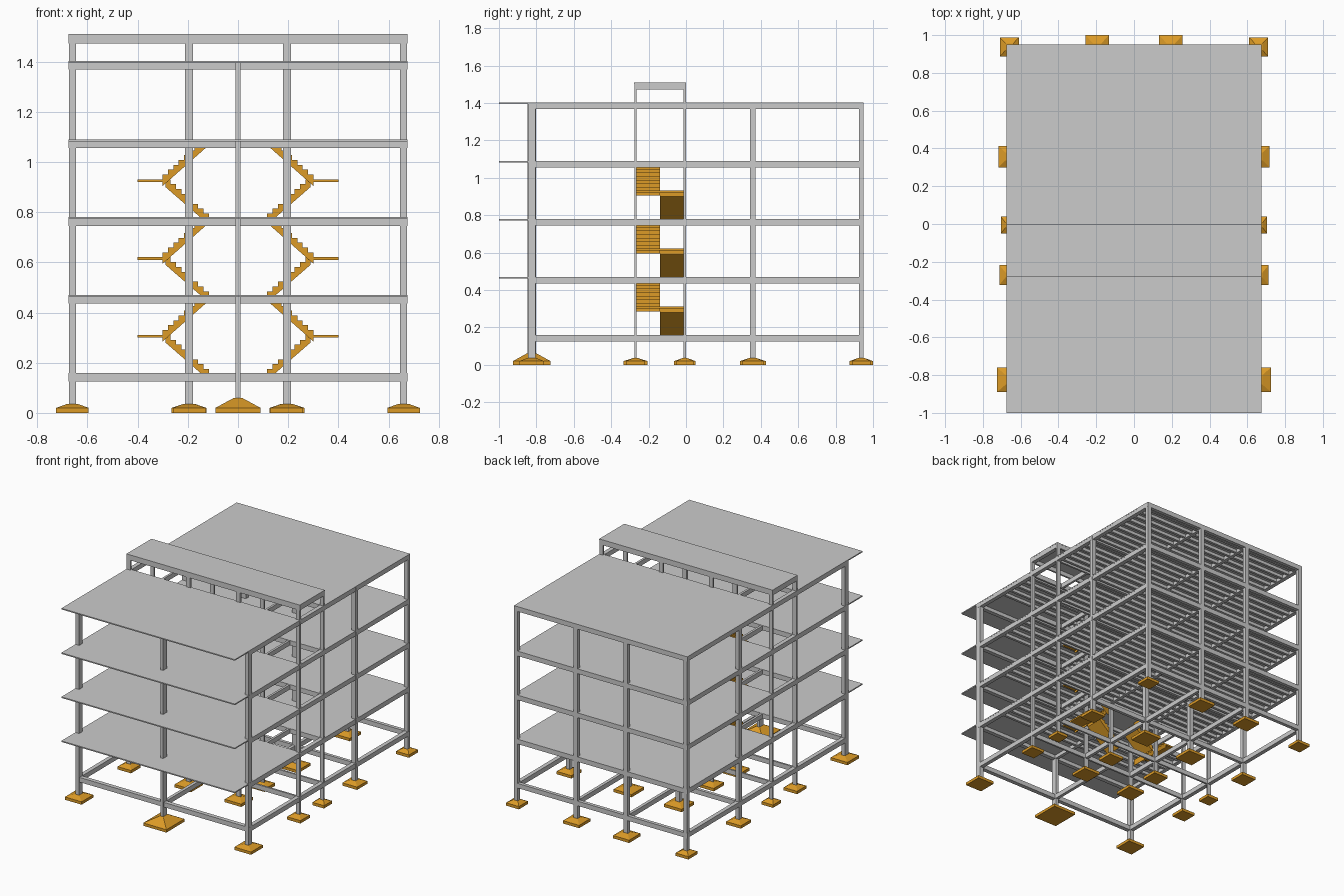
import bpy, bmesh

if "Cube" in bpy.data.objects:
    bpy.data.objects.remove(bpy.data.objects["Cube"])

orange = bpy.data.materials.new("orange_concrete")
orange.diffuse_color = (0.72, 0.33, 0.02, 1)
orange.use_nodes = True
orange.node_tree.nodes["Principled BSDF"].inputs["Base Color"].default_value = orange.diffuse_color


def finish(name, bm, mat=None):
    bmesh.ops.recalc_face_normals(bm, faces=bm.faces)
    me = bpy.data.meshes.new(name)
    bm.to_mesh(me)
    bm.free()
    ob = bpy.data.objects.new(name, me)
    bpy.context.collection.objects.link(ob)
    if mat:
        me.materials.append(mat)
    return ob


def add_box(bm, x0, x1, y0, y1, z0, z1, top=None):
    """Box; with top=(hx, hy) the upper face shrinks to that half size."""
    cx, cy = (x0 + x1) / 2, (y0 + y1) / 2
    hx, hy = (x1 - x0) / 2, (y1 - y0) / 2
    rings = []
    for z, (a, b) in ((z0, (hx, hy)), (z1, top or (hx, hy))):
        rings.append([bm.verts.new((cx + sx * a, cy + sy * b, z))
                      for sx, sy in ((-1, -1), (1, -1), (1, 1), (-1, 1))])
    lo, hi = rings
    bm.faces.new(lo[::-1])
    bm.faces.new(hi)
    for i in range(4):
        j = (i + 1) % 4
        bm.faces.new((lo[i], lo[j], hi[j], hi[i]))


def boxes(name, items, mat=None):
    bm = bmesh.new()
    for it in items:
        add_box(bm, *it)
    return finish(name, bm, mat)


def prism(name, pts, y0, y1, mat):
    """Extrude an xz profile along y."""
    bm = bmesh.new()
    f = bm.faces.new([bm.verts.new((x, y0, z)) for x, z in pts])
    ext = bmesh.ops.extrude_face_region(bm, geom=[f])
    for v in ext["geom"]:
        if isinstance(v, bmesh.types.BMVert):
            v.co.y = y1
    return finish(name, bm, mat)


LEVELS = [0.16, 0.47, 0.78, 1.09, 1.403]      # tops of the beams
ROOF, DEPTH, TOPPING = 1.51, 0.034, 0.008
EDGE, XO, XI = 0.675, 0.66, 0.195
YF, Y1, Y2, Y3, YB = -0.825, -0.27, -0.006, 0.357, 0.9375

# columns: (x, y, half x, half y, top)
cols = [(0, YF, 0.010, 0.022, LEVELS[-1])]
for s in (-1, 1):
    cols += [(s * XO, YF, 0.0145, 0.02, LEVELS[-1])]
    for x, hx in ((s * XO, 0.0145), (s * XI, 0.016)):
        cols += [(x, Y1, hx, 0.0065, ROOF - 0.003), (x, Y2, hx, 0.0065, ROOF - 0.003),
                 (x, Y3, hx, 0.0145, LEVELS[-1]), (x, YB, hx, 0.0125, LEVELS[-1])]
boxes("columns", [(x - a, x + a, y - b, y + b, 0.02, t - 0.001) for x, y, a, b, t in cols])

# footings: flat pad plus tapered cap under every column
SIZES = {YF: 0.065, Y1: 0.052, Y2: 0.045, Y3: 0.057, YB: 0.05}
pads = []
for x, y, a, b, t in cols:
    h, rise = SIZES[y], 0.036
    if x == 0:
        h, rise = 0.09, 0.06
    elif abs(x) < 0.3:
        h += 0.0125
    hy = h + 0.01 if x == 0 else h
    pads += [(x - h, x + h, y - hy, y + hy, 0, 0.02),
             (x - h, x + h, y - hy, y + hy, 0.02, rise, (a + 0.006, b + 0.006))]
boxes("footings", pads, orange)

# beams of each floor
W = 0.011
for n, z in enumerate(LEVELS):
    zz = (z - DEPTH, z - 0.001)
    b = [(-EDGE, EDGE, y - w, y + w, *zz) for y, w in
         ((YF, 0.015), (Y1, 0.0065), (Y2, 0.0065), (Y3, W), (YB, 0.0125))]
    for s in (-1, 1):
        b += [(s * XO - 0.0145, s * XO + 0.0145, YF, YB, *zz),
              (s * XI - W, s * XI + W, Y2, YB, *zz)]
        if n:
            b += [(s * 0.405 - 0.008, s * 0.405 + 0.008, Y1, Y2, *zz)]
        else:
            b += [(s * XI - W, s * XI + W, Y1, Y2, *zz)]
    b += [(-W, W, YF, Y1, *zz)]
    boxes(f"floor_beams_{n}", b)

# floor slabs, with the stair strip left open beside the corridor
for n, z in enumerate(LEVELS[1:], 1):
    zz = (z - TOPPING, z)
    s = [(-EDGE, EDGE, -1, Y1 + 0.006, *zz), (-EDGE, EDGE, Y2 - 0.006, 0.95, *zz)]
    if n < 4:
        s += [(-0.13, 0.13, Y1, Y2, *zz)]
    boxes(f"floor_slab_{n}", s)
    # ribs under the slab, running across the width
    ribs = []
    for y0, y1 in ((-0.63, Y1), (Y2, Y3), (Y3, YB)):
        k = round((y1 - y0) / 0.066)
        for i in range(k):
            y = y0 + (i + 0.5) * (y1 - y0) / k
            ribs.append((-XO, XO, y - 0.009, y + 0.009, z - 0.03, z - TOPPING + 0.001))
    boxes(f"slab_ribs_{n}", ribs)

# stair roof over the open strip
zz = (ROOF - 0.038, ROOF - 0.001)
b = [(-EDGE, EDGE, y - 0.0065, y + 0.0065, *zz) for y in (Y1, Y2)]
for x in (-XO, -XI, XI, XO):
    b.append((x - 0.0145, x + 0.0145, Y1, Y2, *zz))
boxes("stair_roof_beams", b)
boxes("stair_roof_slab", [(-EDGE, EDGE, -0.277, 0.001, ROOF - TOPPING, ROOF)])

# stairs: two mirrored sets, each a lower flight, landing and upper flight
STEPS, XA, XB, YM = 8, 0.115, 0.29, -0.138


def flight(name, s, xa, xb, za, zb, y0, y1):
    run, rise = (xb - xa) / STEPS, (zb - za) / STEPS
    pts = [(xa, za)]
    for i in range(STEPS):
        pts += [(xa + i * run, za + (i + 1) * rise), (xa + (i + 1) * run, za + (i + 1) * rise)]
    pts += [(xb, zb - 0.03), (xa, za - 0.026)]
    prism(name, [(s * x, z) for x, z in pts], y0, y1, orange)


for n in range(3):
    z0, z1 = LEVELS[n], LEVELS[n + 1]
    zm = z0 + 0.151
    for s, side in ((-1, "left"), (1, "right")):
        flight(f"lower_flight_{side}_{n}", s, XA, XB, z0 - 0.005, zm, YM, -0.012)
        flight(f"upper_flight_{side}_{n}", s, XB + 0.01, 0.13, zm, z1 - 0.005, -0.264, YM)
        xs = sorted((s * 0.28, s * 0.40))
        boxes(f"landing_{side}_{n}", [(*xs, -0.264, -0.012, zm - 0.011, zm)], orange)
